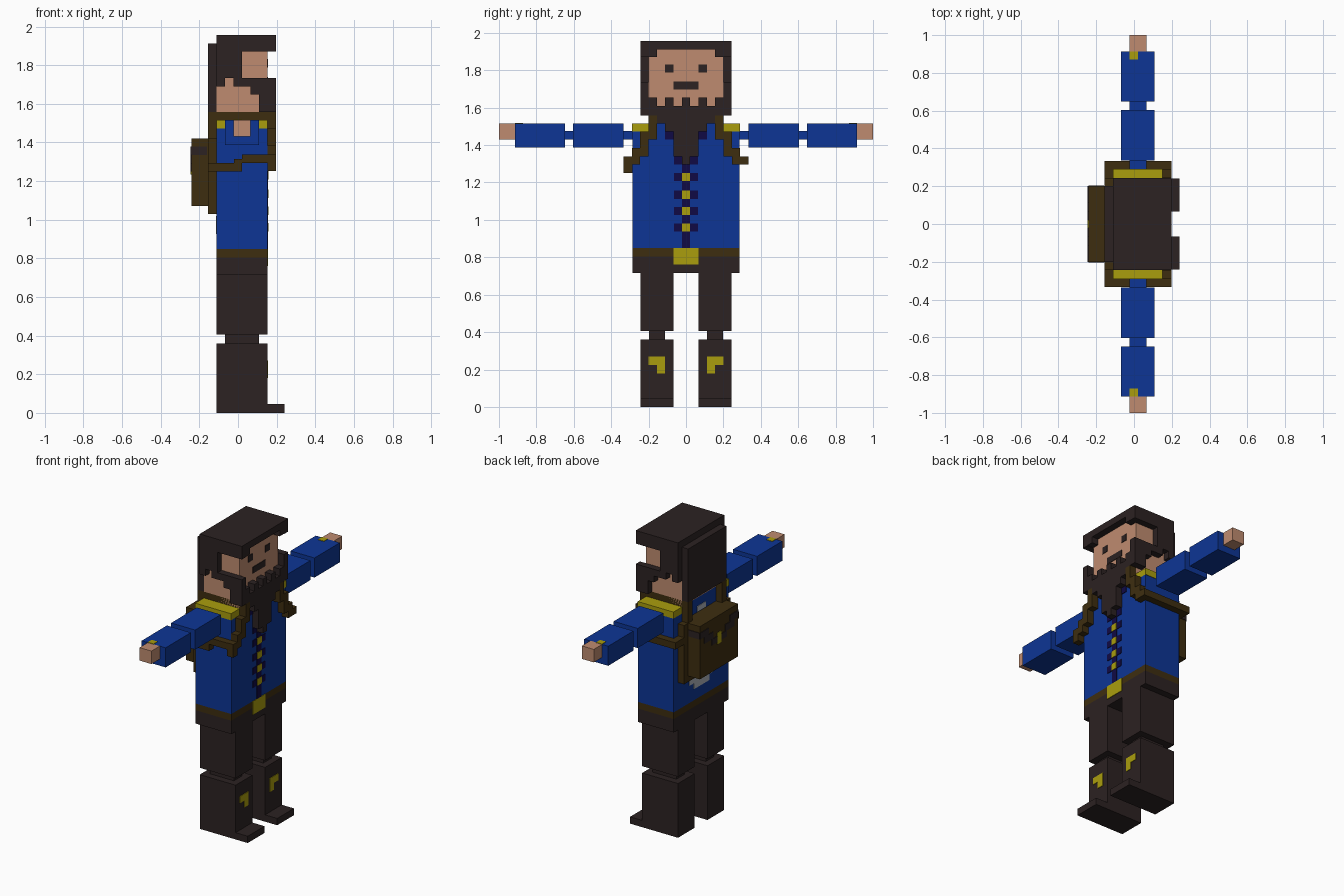
import bpy, bmesh

cube = bpy.data.objects.get("Cube")
if cube:
    bpy.data.objects.remove(cube, do_unlink=True)


def material(name, rgb):
    m = bpy.data.materials.new(name)
    m.use_nodes = True
    m.diffuse_color = (*rgb, 1)
    bsdf = next(n for n in m.node_tree.nodes if n.type == 'BSDF_PRINCIPLED')
    bsdf.inputs["Base Color"].default_value = (*rgb, 1)
    bsdf.inputs["Roughness"].default_value = 0.9
    return m


BLUE = material("coat_blue", (0.004, 0.036, 0.30))
NAVY = material("trim_navy", (0.005, 0.003, 0.06))
DARK = material("dark_brown", (0.025, 0.016, 0.016))
LEATHER = material("leather_brown", (0.048, 0.027, 0.005))
SKIN = material("skin", (0.52, 0.26, 0.16))
GOLD = material("gold", (0.40, 0.34, 0.004))
GREY = material("light_grey", (0.42, 0.45, 0.50))


def part(name, mat, boxes, mirror=False):
    """One object from boxes (x0, x1, y0, y1, z0, z1), optionally mirrored across y."""
    if mirror:
        boxes = boxes + [(a, b, -d, -c, e, f) for a, b, c, d, e, f in boxes]
    bm = bmesh.new()
    for x0, x1, y0, y1, z0, z1 in boxes:
        verts = bmesh.ops.create_cube(bm, size=1)["verts"]
        for v in verts:
            v.co = (x1 if v.co.x > 0 else x0,
                    y1 if v.co.y > 0 else y0,
                    z1 if v.co.z > 0 else z0)
    me = bpy.data.meshes.new(name)
    bm.to_mesh(me)
    bm.free()
    me.materials.append(mat)
    ob = bpy.data.objects.new(name, me)
    bpy.context.collection.objects.link(ob)
    return ob


BACK, FRONT = -0.111, 0.152      # body depth
OUTB, OUTF = -0.156, 0.198       # raised layer behind and in front
P = 0.004                        # painted plate thickness


def front_plates(name, mat, rects, x=FRONT, t=P, mirror=False):
    return part(name, mat, [(x, x + t, *r) for r in rects], mirror)


def back_plates(name, mat, rects, x=BACK, t=P, mirror=False):
    return part(name, mat, [(x - t, x, *r) for r in rects], mirror)


# Legs and boots
part("upper_legs", DARK, [(BACK, FRONT, 0.067, 0.242, 0.405, 0.716)], True)
part("knees", DARK, [(-0.068, 0.108, 0.111, 0.197, 0.358, 0.407)], True)
part("boots", DARK, [(BACK, FRONT, 0.067, 0.242, 0, 0.36),
                     (FRONT, 0.241, 0.067, 0.242, 0, 0.045)], True)
front_plates("boot_buckles", GOLD, [(0.111, 0.2, 0.225, 0.27),
                                    (0.111, 0.155, 0.18, 0.225)], mirror=True)

# Hips, belt, coat
part("hips", DARK, [(BACK, FRONT, -0.287, 0.287, 0.716, 0.805)])
part("belt", LEATHER, [(BACK, FRONT, -0.287, 0.287, 0.805, 0.849)])
part("coat", BLUE, [(BACK, FRONT, -0.287, 0.287, 0.849, 1.472),
                    (BACK, FRONT, -0.2, 0.2, 1.472, 1.516)])
part("epaulettes", GOLD, [(BACK, FRONT, 0.2, 0.29, 1.472, 1.516)], True)
front_plates("belt_buckle", GOLD, [(-0.067, 0.067, 0.761, 0.849)])

# Coat front: seam, fastenings, lapels
front_plates("coat_seam", NAVY, [(-0.022, 0.022, 0.849, 1.34)])
front_plates("lapels", NAVY, [(0.022, 0.065, 1.295, 1.34),
                              (0.067, 0.111, 1.43, 1.5)], mirror=True)
heights = (0.96, 1.047, 1.135, 1.23)
front_plates("fastenings", NAVY,
             [(0.02, 0.065, z - 0.022, z + 0.022) for z in heights], mirror=True)
front_plates("buttons", GOLD,
             [(-0.022, 0.022, z - 0.022, z + 0.022) for z in heights], t=0.007)
# Badge on the back of the coat
back_plates("back_badge", GREY, [(-0.125, 0.125, 0.965, 1.02),
                                 (-0.08, 0.08, 0.925, 0.965),
                                 (-0.045, 0.045, 1.425, 1.46)])

# Arms and hands
part("arms", BLUE, [(-0.023, 0.065, 0.28, 0.34, 1.43, 1.474),
                    (-0.068, 0.108, 0.335, 0.604, 1.386, 1.516),
                    (-0.023, 0.065, 0.60, 0.652, 1.43, 1.474),
                    (-0.068, 0.108, 0.648, 0.913, 1.386, 1.516)], True)
part("hands", SKIN, [(-0.023, 0.065, 0.91, 1.0, 1.43, 1.516)], True)
part("cuff_buttons", GOLD, [(-0.023, 0.02, 0.872, 0.914, 1.514, 1.519)], True)

# Shoulder straps: over the shoulder, stepping outwards down the front
part("strap_shoulders", LEATHER, [(OUTB, OUTF, 0.155, 0.2, 1.514, 1.558)], True)
front_plates("strap_fronts", LEATHER, [(0.155, 0.2, 1.43, 1.516),
                                       (0.2, 0.245, 1.34, 1.472),
                                       (0.245, 0.29, 1.295, 1.385),
                                       (0.29, 0.333, 1.295, 1.34)],
             t=OUTF - FRONT, mirror=True)
# Straps under the arms, the right one lower at the back
part("strap_under_left", LEATHER, [(OUTB, FRONT, 0.287, 0.333, 1.295, 1.34),
                                   (OUTB, BACK, 0.24, 0.288, 1.295, 1.34)])
part("strap_under_right", LEATHER, [(0.02, FRONT, -0.333, -0.287, 1.295, 1.338),
                                    (OUTB, 0.02, -0.333, -0.287, 1.25, 1.295),
                                    (-0.02, 0.02, -0.333, -0.287, 1.29, 1.315),
                                    (FRONT, OUTF, -0.333, -0.287, 1.252, 1.296),
                                    (OUTB, BACK, -0.288, -0.24, 1.25, 1.295)])
back_plates("strap_backs", LEATHER, [(0.155, 0.2, 1.42, 1.516)],
            t=BACK - OUTB, mirror=True)

# Backpack with flap strap and clasp
part("backpack", LEATHER, [(OUTB, BACK, -0.242, 0.242, 1.03, 1.42),
                           (-0.242, OUTB, -0.2, 0.2, 1.07, 1.42)])
part("flap_strap_sides", DARK, [(-0.242, -0.16, 0.2, 0.2 + P, 1.335, 1.378)], True)
back_plates("flap_strap", DARK, [(0.11, 0.2, 1.335, 1.378),
                                 (0.065, 0.155, 1.29, 1.335),
                                 (0.022, 0.08, 1.25, 1.29)], x=-0.242, mirror=True)
back_plates("clasp", GOLD, [(-0.022, 0.022, 1.235, 1.31)], x=-0.242)

# Head and face
part("head", SKIN, [(BACK, FRONT, -0.2, 0.2, 1.514, 1.912)])
front_plates("eyes", DARK, [(0.067, 0.111, 1.788, 1.832)], mirror=True)
front_plates("moustache", DARK, [(-0.067, 0.067, 1.698, 1.74)])

# Hair: cap, back slab, fringe corners
part("hair_cap", DARK, [(BACK, OUTF, -0.243, 0.243, 1.912, 1.957)])
part("hair_back", DARK, [(OUTB, BACK, -0.2, 0.2, 1.557, 1.912)])
front_plates("fringe_corners", DARK, [(0.155, 0.2, 1.872, 1.912)],
             t=OUTF - FRONT, mirror=True)
# Side hair and sideburns
part("hair_sides", DARK, [(BACK, OUTF, 0.2, 0.243, 1.87, 1.912),
                          (BACK, 0.02, 0.2, 0.243, 1.735, 1.87),
                          (BACK, -0.068, 0.2, 0.243, 1.69, 1.735),
                          (-0.023, OUTF, 0.2, 0.243, 1.69, 1.735),
                          (0.065, OUTF, 0.2, 0.243, 1.648, 1.69),
                          (0.11, OUTF, 0.2, 0.243, 1.558, 1.648)], True)

# Beard: columns narrowing towards a point
front_plates("beard_middle", DARK, [(-0.022, 0.022, 1.296, 1.655)], t=OUTF - FRONT)
front_plates("beard_sides", DARK, [(0.022, 0.067, 1.34, 1.61),
                                   (0.067, 0.111, 1.472, 1.655),
                                   (0.111, 0.155, 1.516, 1.61),
                                   (0.155, 0.2, 1.558, 1.655)],
             t=OUTF - FRONT, mirror=True)
